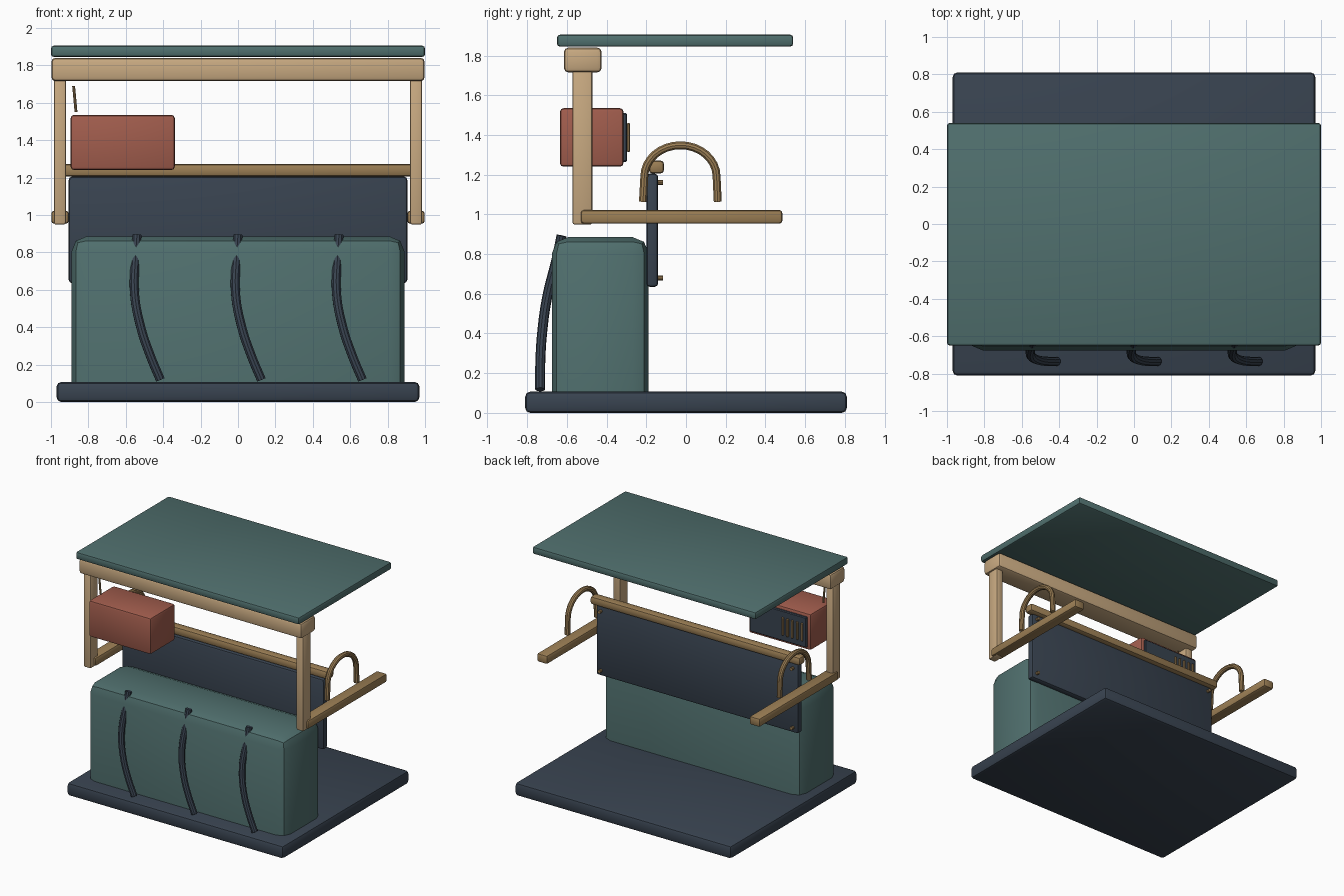
import bpy, bmesh, math

if "Cube" in bpy.data.objects:
    bpy.data.objects.remove(bpy.data.objects["Cube"])


def material(name, rgb):
    m = bpy.data.materials.new(name)
    m.diffuse_color = (*rgb, 1)
    m.use_nodes = True
    m.node_tree.nodes["Principled BSDF"].inputs["Base Color"].default_value = m.diffuse_color
    return m


TEAL = material("teal", (0.08, 0.16, 0.155))
NAVY = material("navy", (0.04, 0.056, 0.08))
WOOD = material("light_wood", (0.58, 0.40, 0.22))
BROWN = material("brown", (0.33, 0.21, 0.09))
RED = material("red", (0.36, 0.11, 0.075))


def finish(ob):
    bpy.ops.object.select_all(action='DESELECT')
    ob.select_set(True)
    bpy.context.view_layer.objects.active = ob
    bpy.ops.object.shade_smooth_by_angle(angle=math.radians(35))


def box(name, x, y, z, mat, bevel=0.015, segs=2, keep_bottom=False):
    """Bevelled box from (min, max) ranges."""
    bm = bmesh.new()
    bmesh.ops.create_cube(bm, size=1)
    for v in bm.verts:
        v.co = [r[0] + (c + 0.5) * (r[1] - r[0]) for c, r in zip(v.co, (x, y, z))]
    edges = [e for e in bm.edges
             if not (keep_bottom and all(v.co.z < z[0] + 1e-4 for v in e.verts))]
    bmesh.ops.bevel(bm, geom=edges, offset=bevel, segments=segs,
                    profile=0.5, affect='EDGES', clamp_overlap=True)
    me = bpy.data.meshes.new(name)
    bm.to_mesh(me)
    bm.free()
    ob = bpy.data.objects.new(name, me)
    bpy.context.collection.objects.link(ob)
    me.materials.append(mat)
    finish(ob)
    return ob


def tube(name, pts, radius, mat, smooth=True):
    """Round tube along a path, converted to a mesh."""
    cu = bpy.data.curves.new(name, 'CURVE')
    cu.dimensions = '3D'
    cu.bevel_depth = radius
    cu.bevel_resolution = 3
    cu.use_fill_caps = True
    cu.resolution_u = 6
    if smooth:
        sp = cu.splines.new('BEZIER')
        sp.bezier_points.add(len(pts) - 1)
        for bp, p in zip(sp.bezier_points, pts):
            bp.co = p
            bp.handle_left_type = bp.handle_right_type = 'AUTO'
    else:
        sp = cu.splines.new('POLY')
        sp.points.add(len(pts) - 1)
        for sp_pt, p in zip(sp.points, pts):
            sp_pt.co = (*p, 1)
    cu.materials.append(mat)
    ob = bpy.data.objects.new(name, cu)
    bpy.context.collection.objects.link(ob)
    bpy.ops.object.select_all(action='DESELECT')
    ob.select_set(True)
    bpy.context.view_layer.objects.active = ob
    bpy.ops.object.convert(target='MESH')
    finish(bpy.context.object)


# floor, roof and front header beam
box("floor", (-0.97, 0.97), (-0.81, 0.81), (0, 0.107), NAVY, 0.025)
box("roof", (-1, 1), (-0.65, 0.54), (1.845, 1.905), TEAL, 0.015)
box("header_beam", (-0.998, 0.998), (-0.615, -0.425), (1.715, 1.84), WOOD, 0.022)

# front housing and backrest panel
box("housing", (-0.89, 0.89), (-0.675, -0.188), (0.105, 0.885), TEAL, 0.08, 2, True)
box("back_panel", (-0.905, 0.905), (-0.2, -0.14), (0.635, 1.205), NAVY, 0.018)
box("top_rail", (-0.94, 0.94), (-0.188, -0.11), (1.205, 1.272), BROWN, 0.02)

# mirrored side parts
for s, side in ((-1, "left"), (1, "right")):
    def mx(a, b):
        return tuple(sorted((s * a, s * b)))
    box("post_" + side, mx(0.92, 0.985), (-0.572, -0.472), (0.948, 1.725), WOOD, 0.012)
    box("arm_" + side, mx(0.905, 0.998), (-0.53, 0.485), (0.953, 1.022), BROWN, 0.015)
    # arched grab handle
    arc = [(s * 0.95, -0.028 - 0.182 * math.cos(t), 1.19 + 0.158 * math.sin(t))
           for t in (math.pi * i / 16 for i in range(17))]
    tube("grab_handle_" + side,
         [(s * 0.95, -0.217, 1.063)] + arc + [(s * 0.95, 0.16, 1.063)], 0.021, BROWN, False)
    # panel screws
    for z, row in ((0.68, "lower"), (1.16, "upper")):
        tube(f"screw_{row}_{side}", [(s * 0.86, -0.15, z), (s * 0.86, -0.115, z)],
             0.013, BROWN, False)

# hanging control box with rear grille
box("control_box", (-0.895, -0.338), (-0.635, -0.315), (1.24, 1.535), RED, 0.018)
box("rear_plate", (-0.87, -0.362), (-0.32, -0.296), (1.265, 1.51), NAVY, 0.006, 1)
for i in range(5):
    x = -0.835 + i * 0.043
    box(f"grille_slat_{i}", (x - 0.009, x + 0.009), (-0.298, -0.282), (1.315, 1.46), BROWN, 0.004, 1)
tube("small_rod", [(-0.866, -0.52, 1.55), (-0.879, -0.52, 1.69)], 0.008, BROWN, False)

# three cables down the front of the housing
for i, x in enumerate((-0.54, 0, 0.54)):
    tube(f"cable_{i}", [(x, -0.627, 0.893), (x - 0.008, -0.652, 0.775), (x - 0.013, -0.7, 0.58),
                        (x + 0.02, -0.725, 0.4), (x + 0.07, -0.734, 0.25),
                        (x + 0.125, -0.735, 0.118)], 0.025, NAVY)
